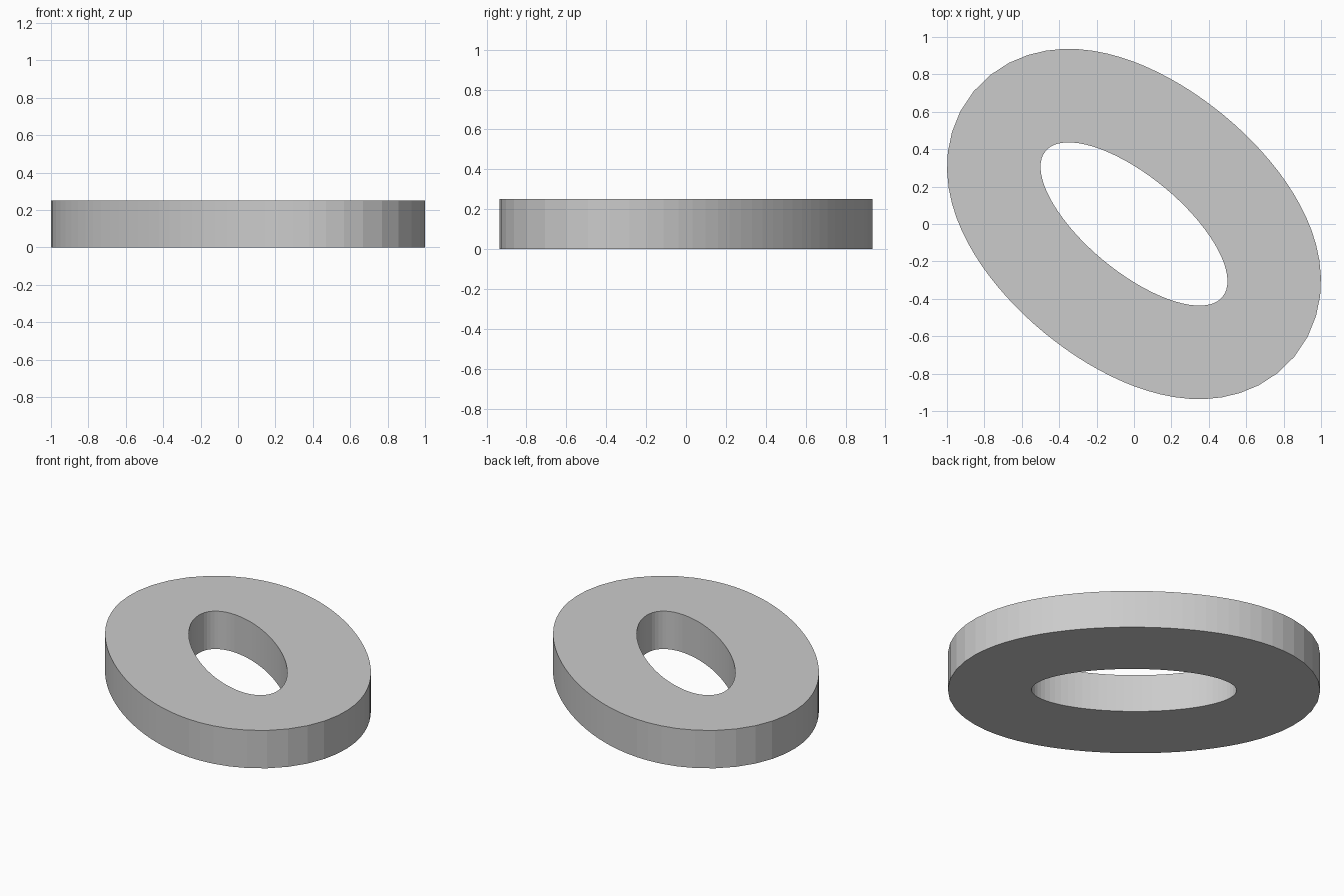
import bpy, bmesh
from math import sin, cos, pi, radians
from mathutils import Vector, Matrix

if "Cube" in bpy.data.objects:
    bpy.data.objects.remove(bpy.data.objects["Cube"])

A, B = 0.613, 0.254      # half axes of the elliptical hole
WIDTH, HEIGHT = 0.5, 0.25
N = 72
turn = Matrix.Rotation(radians(-39.5), 3, 'Z')

bm = bmesh.new()


def loop(offset, z):
    """Ellipse pushed outwards along its normals."""
    verts = []
    for i in range(N):
        t = 2 * pi * i / N
        normal = Vector((B * cos(t), A * sin(t), 0)).normalized()
        p = turn @ (Vector((A * cos(t), B * sin(t), 0)) + normal * offset)
        verts.append(bm.verts.new((p.x, p.y, z)))
    return verts


# Rectangular section swept round the hole
loops = [loop(0, 0), loop(WIDTH, 0), loop(WIDTH, HEIGHT), loop(0, HEIGHT)]
for k in range(4):
    a, b = loops[k], loops[(k + 1) % 4]
    for i in range(N):
        j = (i + 1) % N
        bm.faces.new((a[i], b[i], b[j], a[j]))
bmesh.ops.recalc_face_normals(bm, faces=bm.faces)

mesh = bpy.data.meshes.new("oval_ring")
bm.to_mesh(mesh)
bm.free()
ring = bpy.data.objects.new("oval_ring", mesh)
bpy.context.collection.objects.link(ring)
